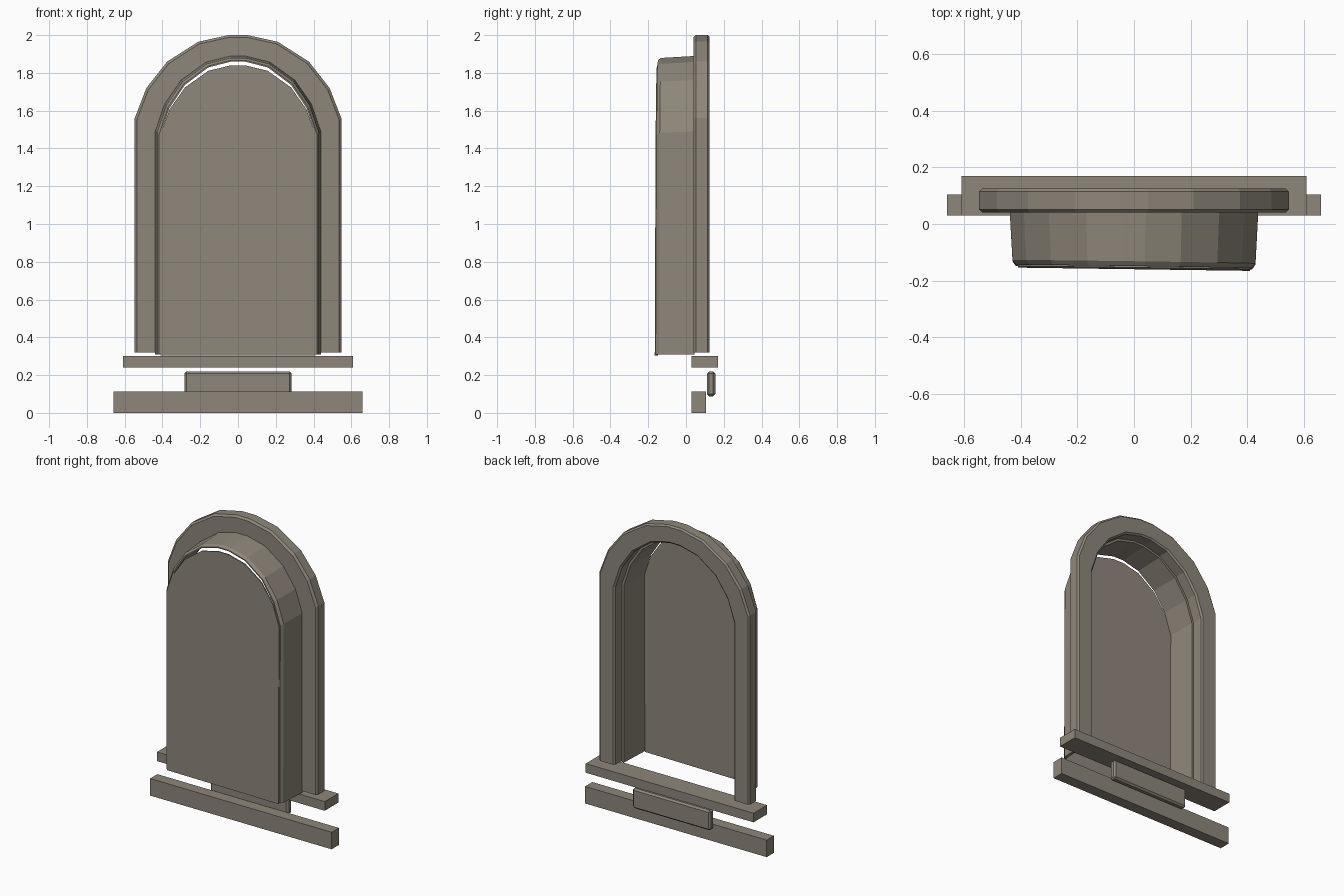
import bpy
import bmesh
from mathutils import Vector

if "Cube" in bpy.data.objects:
    bpy.data.objects.remove(bpy.data.objects["Cube"], do_unlink=True)

stone = bpy.data.materials.new("warm grey stone")
stone.use_nodes = True
COLOUR = (0.27, 0.24, 0.195, 1)
stone.diffuse_color = COLOUR
stone.node_tree.nodes["Principled BSDF"].inputs["Base Color"].default_value = COLOUR

# Right half of the outer arch, from the spring line to the crown
SPRING = 1.56
HALF_ARCH = [(0.547, SPRING), (0.485, 1.72), (0.375, 1.86), (0.21, 1.965), (0.05, 2.0)]


def arch(inset, bottom, drop=0.0):
    """Open arch outline, moved inward by inset, as (x, z) points."""
    half = [(HALF_ARCH[0][0] - inset, bottom)]
    for x, z in HALF_ARCH:
        rise = (z - SPRING) * (1 - 0.85 * inset)
        shrink = 1 - inset / HALF_ARCH[0][0]
        half.append((x * shrink, SPRING - 0.65 * inset + rise * (1 - drop)))
    return half + [(-x, z) for x, z in reversed(half)]


def lean(x, y, z):
    """The front of the recess leans slightly out of square."""
    if y < -0.1:
        y -= 0.006 * x / 0.43 - 0.004 * (z - 1)
    return Vector((x, y, z))


def finish(name, bm):
    bmesh.ops.recalc_face_normals(bm, faces=bm.faces)
    mesh = bpy.data.meshes.new(name)
    bm.to_mesh(mesh)
    bm.free()
    mesh.materials.append(stone)
    obj = bpy.data.objects.new(name, mesh)
    bpy.context.collection.objects.link(obj)
    return obj


def sweep_arch(name, section, bottom):
    """Sweep a closed (inset, y) section along the arch."""
    bm = bmesh.new()
    rails = [[bm.verts.new(lean(x, y, z)) for x, z in arch(d, bottom)]
             for d, y in section]
    for a, b in zip(rails, rails[1:] + rails[:1]):
        for i in range(len(a) - 1):
            bm.faces.new((a[i], a[i + 1], b[i + 1], b[i]))
    bm.faces.new([r[0] for r in rails])
    bm.faces.new([r[-1] for r in rails])
    return finish(name, bm)


def block(name, low, high, bevel=0.0):
    bm = bmesh.new()
    bmesh.ops.create_cube(bm, size=1)
    for v in bm.verts:
        v.co = Vector([low[i] + (v.co[i] + 0.5) * (high[i] - low[i]) for i in range(3)])
    if bevel:
        bmesh.ops.bevel(bm, geom=list(bm.edges), offset=bevel, segments=1, affect="EDGES")
    return finish(name, bm)


# Surround with chamfered edges
sweep_arch("arched_frame", [(0.012, 0.04), (0, 0.052), (0, 0.115), (0.01, 0.125),
                            (0.105, 0.125), (0.115, 0.115), (0.115, 0.04)], 0.32)

# Thin wall of the recess, open at the bottom
sweep_arch("recess_wall", [(0.108, 0.045), (0.118, -0.135), (0.13, -0.152),
                           (0.137, -0.152), (0.136, -0.13), (0.128, 0.045)], 0.31)

# Flat panel closing the recess
bm = bmesh.new()
outline = arch(0.137, 0.305, 0.05)
front = [bm.verts.new(lean(x, -0.157, z)) for x, z in outline]
back = [bm.verts.new(lean(x, -0.15, z)) for x, z in outline]
bm.faces.new(front)
bm.faces.new(back)
for i in range(len(outline)):
    j = (i + 1) % len(outline)
    bm.faces.new((front[i], front[j], back[j], back[i]))
finish("recess_panel", bm)

# Sill, small bevelled plaque and base bar
block("sill", (-0.61, 0.03, 0.24), (0.61, 0.17, 0.30))
block("small_plaque", (-0.283, 0.112, 0.088), (0.283, 0.155, 0.22), 0.011)
block("base_bar", (-0.66, 0.03, 0), (0.66, 0.105, 0.112))
